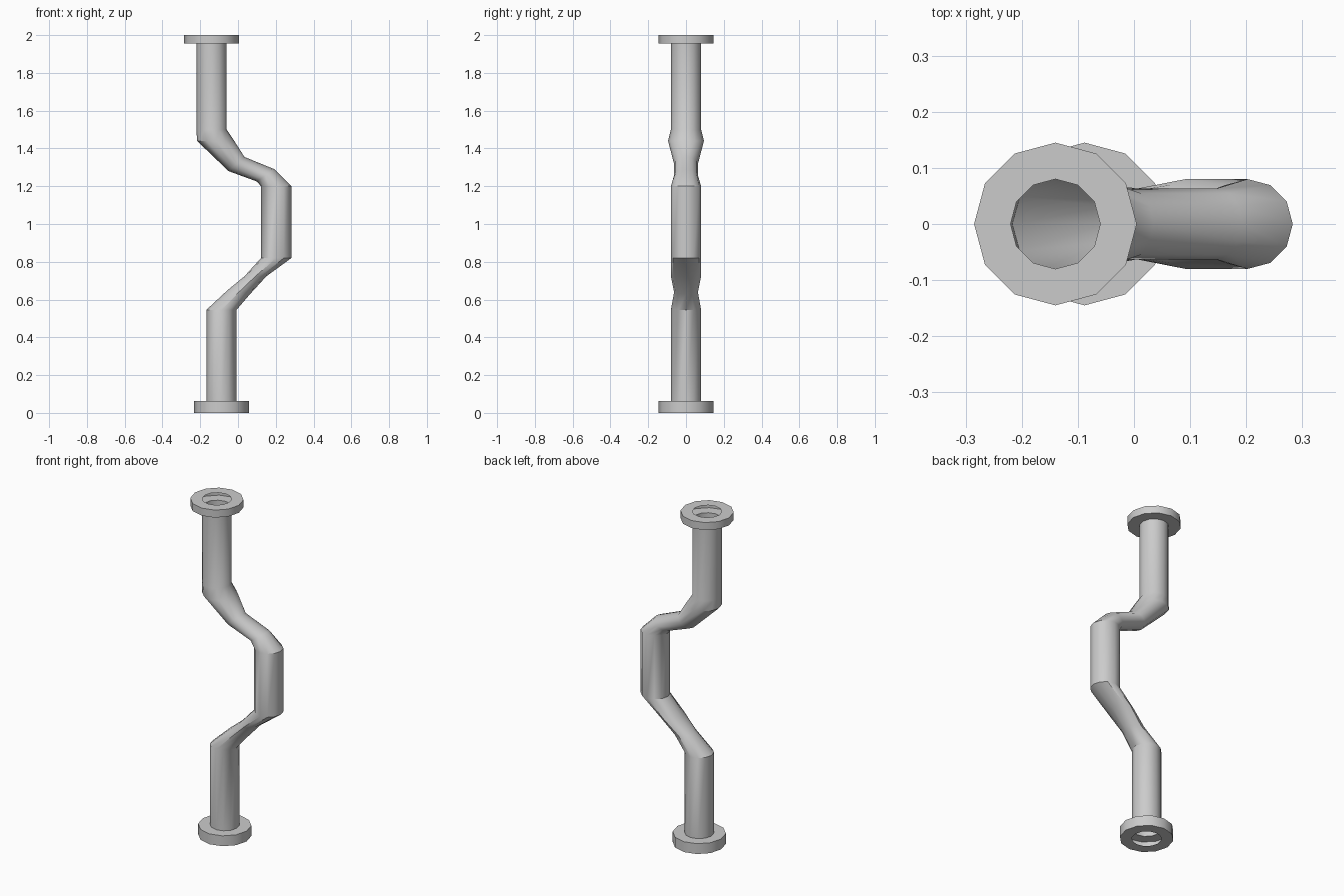
import bpy, math

if "Cube" in bpy.data.objects:
    bpy.data.objects.remove(bpy.data.objects["Cube"])

SIDES = 12


def loft(name, rings):
    """Skin rings given as (left x, left z, right x, right z, half depth in y)."""
    verts, faces = [], []
    for lx, lz, rx, rz, d in rings:
        cx, cz, ux, uz = (lx + rx) / 2, (lz + rz) / 2, (rx - lx) / 2, (rz - lz) / 2
        for k in range(SIDES):
            a = 2 * math.pi * k / SIDES
            c, s = math.cos(a), math.sin(a)
            verts.append((cx + ux * c, d * s, cz + uz * c))
    for i in range(len(rings) - 1):
        for k in range(SIDES):
            j = (k + 1) % SIDES
            a, b = i * SIDES, (i + 1) * SIDES
            faces.append((a + k, a + j, b + j, b + k))
    mesh = bpy.data.meshes.new(name)
    mesh.from_pydata(verts, [], faces)
    obj = bpy.data.objects.new(name, mesh)
    bpy.context.collection.objects.link(obj)
    bpy.ops.object.select_all(action='DESELECT')
    obj.select_set(True)
    bpy.context.view_layer.objects.active = obj
    bpy.ops.object.shade_smooth_by_angle(angle=math.radians(35))
    return obj


def flat_ring(x, z, r):
    return (x - r, z, x + r, z, r)


def flange(name, x, z0, z1):
    # hollow collar: lower annulus, outer wall, upper annulus
    loft(name, [flat_ring(x, z0, 0.08), flat_ring(x, z0, 0.145),
                flat_ring(x, z1, 0.145), flat_ring(x, z1, 0.08)])


# bent pipe, open at both ends
BOTTOM_X, TOP_X = -0.088, -0.14
loft("pipe", [
    flat_ring(BOTTOM_X, 0.06, 0.08),
    flat_ring(BOTTOM_X, 0.545, 0.08),
    (-0.055, 0.65, 0.065, 0.63, 0.063),
    (0.034, 0.723, 0.15, 0.723, 0.08),
    (0.122, 0.82, 0.283, 0.82, 0.08),
    (0.122, 1.20, 0.283, 1.20, 0.08),
    (0.10, 1.225, 0.193, 1.29, 0.063),
    (-0.05, 1.28, 0.034, 1.355, 0.063),
    (-0.217, 1.44, -0.02, 1.44, 0.095),
    flat_ring(TOP_X, 1.50, 0.08),
    flat_ring(TOP_X, 1.955, 0.08),
])

# end flanges
flange("lower_flange", BOTTOM_X, 0.0, 0.062)
flange("upper_flange", TOP_X, 1.955, 2.0)
